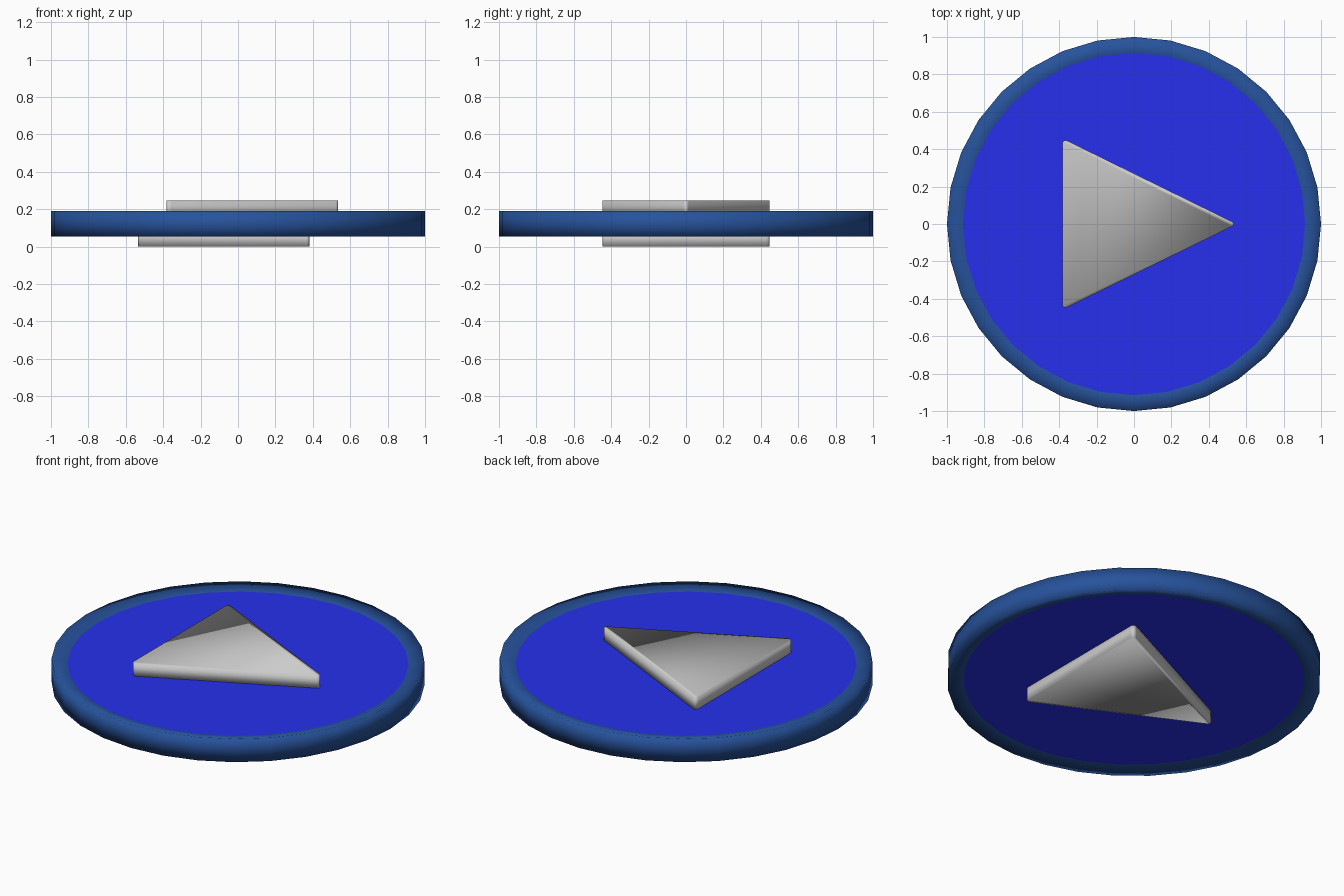
import bpy, bmesh
from math import cos, sin, tau, pi
from mathutils import Matrix

if "Cube" in bpy.data.objects:
    bpy.data.objects.remove(bpy.data.objects["Cube"])

MID, SIDES = 0.122, 32


def material(name, rgb):
    mat = bpy.data.materials.new(name)
    mat.diffuse_color = (*rgb, 1)
    mat.use_nodes = True
    mat.node_tree.nodes["Principled BSDF"].inputs["Base Color"].default_value = mat.diffuse_color
    return mat


def finish(name, bm, flip, smooth, mat=None):
    # flip turns the part over around the y axis for the back of the disc
    bmesh.ops.recalc_face_normals(bm, faces=bm.faces)
    turn = Matrix.Rotation(pi if flip else 0, 4, 'Y')
    bm.transform(Matrix.Translation((0, 0, MID)) @ turn)
    for f in bm.faces:
        f.smooth = smooth
    mesh = bpy.data.meshes.new(name)
    bm.to_mesh(mesh)
    bm.free()
    obj = bpy.data.objects.new(name, mesh)
    bpy.context.collection.objects.link(obj)
    if mat:
        mesh.materials.append(mat)


def ring(bm, r, z):
    return [bm.verts.new((r * cos(i * tau / SIDES), r * sin(i * tau / SIDES), z))
            for i in range(SIDES)]


navy = material("navy", (0.02, 0.085, 0.33))
blue = material("blue", (0.02, 0.03, 0.85))

for side, flip in (("top", False), ("bottom", True)):
    # rim: smooth band from the face edge over the shoulder to the mid seam
    bm = bmesh.new()
    rings = [ring(bm, r, z) for r, z in ((0.915, 0.048), (1, 0.069), (1, 0))]
    for a, b in zip(rings, rings[1:]):
        for i in range(SIDES):
            j = (i + 1) % SIDES
            bm.faces.new((a[i], b[i], b[j], a[j]))
    finish(side + "_rim", bm, flip, True, navy)
    mesh = bpy.data.objects[side + "_rim"].data
    if mesh.polygons[0].normal.z * (-1 if flip else 1) < 0:
        mesh.flip_normals()

    # face: slightly recessed flat disc
    bm = bmesh.new()
    face = bm.faces.new(ring(bm, 0.915, 0.048))
    finish(side + "_face", bm, flip, False, blue)
    mesh = bpy.data.objects[side + "_face"].data
    if mesh.polygons[0].normal.z * (-1 if flip else 1) < 0:
        mesh.flip_normals()

    # pointer: raised triangle with rounded corners
    bm = bmesh.new()
    tri = [(-0.383, -0.458), (0.55, 0), (-0.383, 0.458)]
    base = bm.faces.new([bm.verts.new((x, y, 0.04)) for x, y in tri])
    top = bmesh.ops.extrude_face_region(bm, geom=[base])
    bmesh.ops.translate(bm, vec=(0, 0, 0.083),
                        verts=[v for v in top["geom"] if isinstance(v, bmesh.types.BMVert)])
    upright = [e for e in bm.edges if abs(e.verts[0].co.z - e.verts[1].co.z) > 0.05]
    bmesh.ops.bevel(bm, geom=upright, offset=0.03, segments=4, profile=0.5, affect='EDGES')
    finish(side + "_pointer", bm, flip, True)
